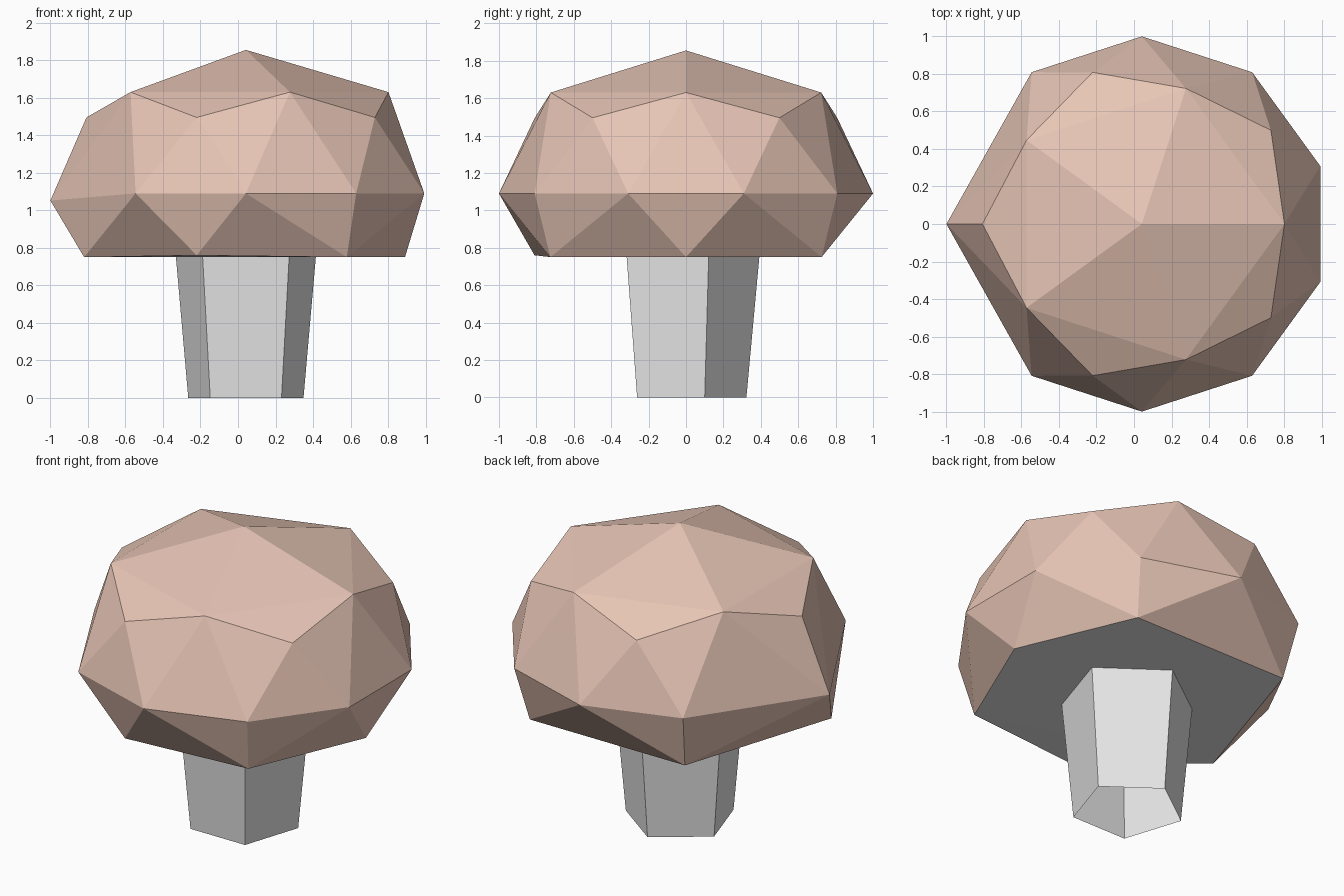
import bpy, bmesh
from math import sin, cos, radians

if "Cube" in bpy.data.objects:
    bpy.data.objects.remove(bpy.data.objects["Cube"])

CX = 0.042  # axis of the mushroom


def material(name, rgb):
    m = bpy.data.materials.new(name)
    m.diffuse_color = (*rgb, 1)
    m.use_nodes = True
    m.node_tree.nodes["Principled BSDF"].inputs["Base Color"].default_value = m.diffuse_color
    return m


def ring(radius, z, start, step, count):
    """Points on a circle around the mushroom axis (angles in degrees)."""
    angles = [radians(start + step * i) for i in range(count)]
    return [(CX + radius * cos(a), radius * sin(a), z) for a in angles]


def add_object(name, bm, *mats):
    me = bpy.data.meshes.new(name)
    bm.to_mesh(me)
    bm.free()
    for m in mats:
        me.materials.append(m)
    ob = bpy.data.objects.new(name, me)
    bpy.context.collection.objects.link(ob)
    return ob


cap_mat = material("cap tan", (0.80, 0.56, 0.465))
stem_mat = material("pale grey", (0.80, 0.80, 0.80))

# Cap: faceted convex dome made from a few rings
points = [(CX, 0, 1.855)]
points += ring(0.76, 1.63, 0, 72, 5)
points += ring(0.85, 1.495, 36, 72, 5)
points += ring(1.0, 1.09, -126, 36, 8)      # rim, with one blunt corner on the left
points += [(-1.0, 0, 1.052)]
points += [(0.89, 0, 0.75), (0.58, 0.725, 0.75), (-0.50, 0.725, 0.75),
           (-0.82, -0.275, 0.75), (-0.22, -0.81, 0.76), (0.58, -0.725, 0.75)]
bm = bmesh.new()
for p in points:
    bm.verts.new(p)
bmesh.ops.convex_hull(bm, input=bm.verts[:])
bmesh.ops.recalc_face_normals(bm, faces=bm.faces[:])
# Underside of the cap is grey like the stem
for f in bm.faces:
    f.material_index = 1 if f.normal.z < -0.9 else 0
add_object("mushroom_cap", bm, cap_mat, stem_mat)

# Stem: open five-sided tube, wider at the top
bm = bmesh.new()
low = [bm.verts.new(p) for p in ring(0.323, 0.0, 90, 72, 5)]
high = [bm.verts.new(p) for p in ring(0.393, 0.76, 90, 72, 5)]
for i in range(5):
    j = (i + 1) % 5
    bm.faces.new((low[i], low[j], high[j], high[i]))
add_object("mushroom_stem", bm, stem_mat)
